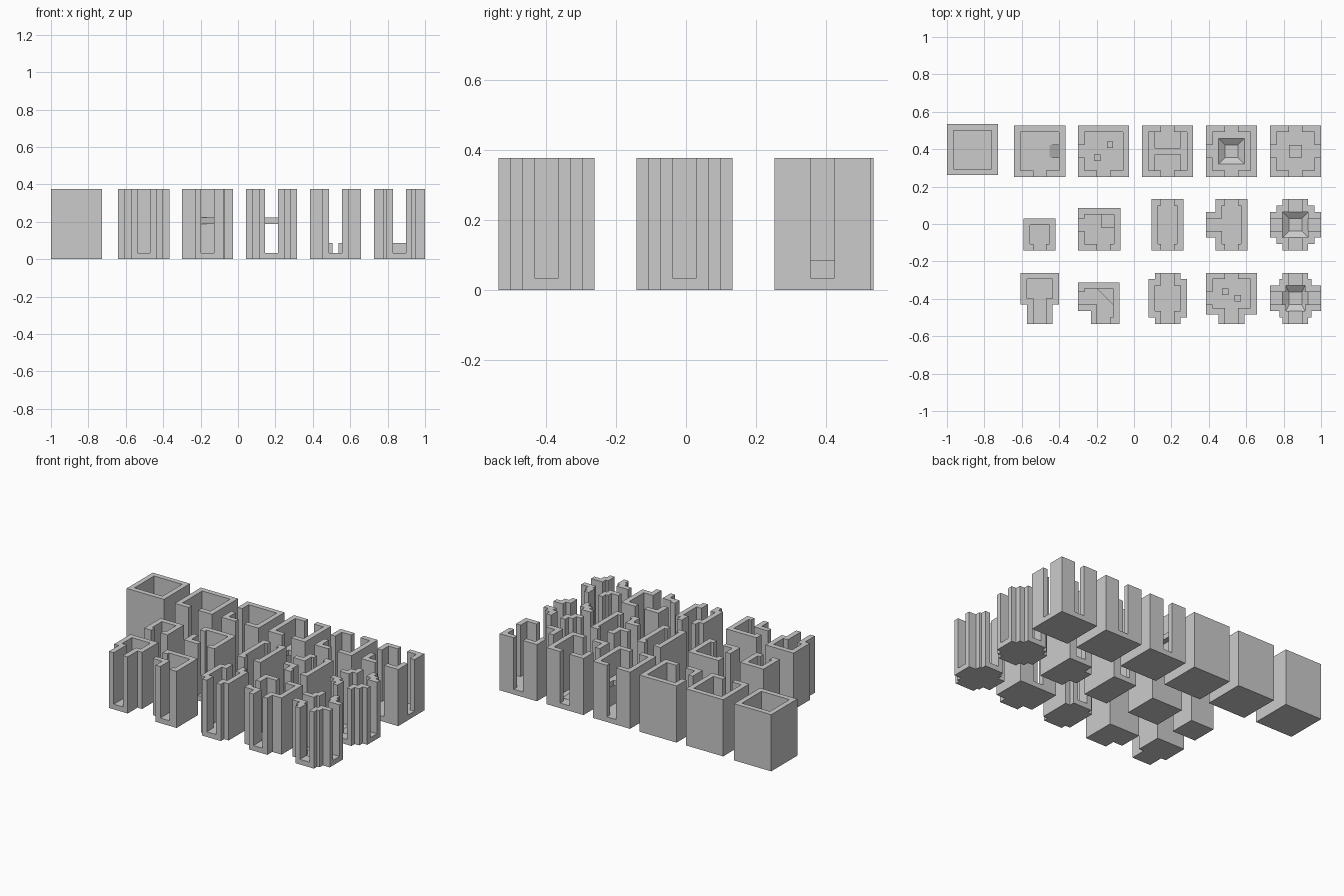
import bpy, bmesh
from mathutils import Vector

if "Cube" in bpy.data.objects:
    bpy.data.objects.remove(bpy.data.objects["Cube"])

U = 2 / 58.5                      # one plan unit (wall thickness)
COL = [-25.25, -14.75, -4.75, 5.25, 15.25, 25.25]
ROW = [11.375, -0.125, -11.625]
WALL, FLOOR, STUB = 11, 1, 2.5
DOOR = {'N': (-1, 1, 0, 4), 'S': (-1, 1, -4, 0), 'W': (-4, 0, -1, 1), 'E': (0, 4, -1, 1)}


def inside(rects, x, y):
    return any(a < x < b and c < y < d for a, b, c, d in rects)


def finish(name, bm, cx, cy):
    me = bpy.data.meshes.new(name)
    bm.to_mesh(me)
    bm.free()
    ob = bpy.data.objects.new(name, me)
    ob.location = (cx * U, cy * U, 0)
    bpy.context.collection.objects.link(ob)


def pit_z(x, y):
    return FLOOR - 0.75 * max(0, min(1, 2 - max(abs(x), abs(y))))


def ramp_z(x, y):
    return FLOOR - 0.9 * (x - 1.5) / 1.5


def tile(name, col, row, rects, doors='', blocks=(), sunk=None, sunk_z=pit_z, dy=0):
    """Open-topped room: union of rectangles, hollowed by one unit, with door slots."""
    rooms = [(a + 1, b - 1, c + 1, d - 1) for a, b, c, d in rects] + [DOOR[k] for k in doors]
    allr = list(rects) + rooms + list(blocks) + ([sunk] if sunk else [])
    if sunk and sunk_z is pit_z:
        allr.append((-1, 1, -1, 1))
    xs = sorted({v for r in allr for v in r[:2]})
    ys = sorted({v for r in allr for v in r[2:]})
    bm = bmesh.new()
    verts = {}

    def face(pts, normal):
        vs = []
        for p in pts:
            key = tuple(round(c, 4) for c in p)
            v = verts.get(key) or verts.setdefault(key, bm.verts.new(Vector(key) * U))
            if v not in vs:
                vs.append(v)
        if len(vs) < 3 or bm.faces.get(vs):
            return
        f = bm.faces.new(vs)
        f.normal_update()
        if f.normal.dot(Vector(normal)) < 0:
            f.normal_flip()

    def height(i, j):
        if not (0 <= i < len(xs) - 1 and 0 <= j < len(ys) - 1):
            return None
        x, y = (xs[i] + xs[i + 1]) / 2, (ys[j] + ys[j + 1]) / 2
        if not inside(rects, x, y):
            return None
        if not inside(rooms, x, y):
            return lambda p, q: WALL
        if inside(blocks, x, y):
            return lambda p, q: STUB
        if sunk and inside([sunk], x, y):
            return sunk_z
        return lambda p, q: FLOOR

    def side(h1, h2, p, q, n):
        f1, f2 = h1 or (lambda x, y: 0), h2 or (lambda x, y: 0)
        s = 1 if f1(*p) + f1(*q) > f2(*p) + f2(*q) else -1
        face([(*p, f1(*p)), (*q, f1(*q)), (*q, f2(*q)), (*p, f2(*p))], [s * c for c in n])

    for i in range(-1, len(xs) - 1):
        for j in range(-1, len(ys) - 1):
            h = height(i, j)
            if h:
                c = [(xs[i], ys[j]), (xs[i + 1], ys[j]), (xs[i + 1], ys[j + 1]), (xs[i], ys[j + 1])]
                top = [(*p, h(*p)) for p in c]
                face([(*p, 0) for p in c], (0, 0, -1))
                if abs(top[0][2] + top[2][2] - top[1][2] - top[3][2]) > 1e-4:
                    k = min(range(4), key=lambda n: top[n][2])
                    t = top[k:] + top[:k]
                    face(t[:3], (0, 0, 1))
                    face([t[0], t[2], t[3]], (0, 0, 1))
                else:
                    face(top, (0, 0, 1))
            if j >= 0:
                side(h, height(i + 1, j), (xs[i + 1], ys[j]), (xs[i + 1], ys[j + 1]), (1, 0, 0))
            if i >= 0:
                side(h, height(i, j + 1), (xs[i], ys[j + 1]), (xs[i + 1], ys[j + 1]), (0, 1, 0))
    bmesh.ops.dissolve_limit(bm, angle_limit=0.01, verts=bm.verts[:], edges=bm.edges[:])
    finish(name, bm, COL[col], ROW[row] + dy)


def slab(name, col, row, pts, z0=5.5, z1=6.5):
    """Raised platform cut from a flat outline."""
    bm = bmesh.new()
    f = bm.faces.new([bm.verts.new((x * U, y * U, z0 * U)) for x, y in pts])
    ext = bmesh.ops.extrude_face_region(bm, geom=[f])['geom']
    moved = [v for v in ext if isinstance(v, bmesh.types.BMVert)]
    bmesh.ops.translate(bm, verts=moved, vec=(0, 0, (z1 - z0) * U))
    if len(bm.faces) < len(pts) + 2:
        bm.faces.new([v for v in list(bm.verts)[:len(pts)]])
    bmesh.ops.recalc_face_normals(bm, faces=bm.faces[:])
    finish(name, bm, COL[col], ROW[row])


SQ = [(-4, 4, -4, 4)]
PIT = (-2, 2, -2, 2)

# Back row: full square rooms
tile('closed_room', 0, 0, SQ, dy=0.25)
tile('dead_end_room', 1, 0, SQ, 'S', sunk=(1.5, 3, -1, 1), sunk_z=ramp_z)
tile('corner_room', 2, 0, SQ, 'SW', blocks=[(0.5, 1.5, 0.5, 1.5), (-1.5, -0.5, -1.5, -0.5)])
tile('straight_room', 3, 0, SQ, 'NS')
tile('tee_room', 4, 0, SQ, 'NSW', sunk=PIT)
tile('cross_room', 5, 0, SQ, 'NSEW', blocks=[(-1, 1, -1, 1)])

# Middle row: narrow rooms
tile('dead_end_small', 1, 1, [(-2.5, 2.5, -4, 1)], 'S')
tile('corner_small', 2, 1, [(-4, 2.6, -4, 2.6)], 'SW')
tile('straight_narrow', 3, 1, [(-2.5, 2.5, -4, 4)], 'NS')
tile('tee_narrow', 4, 1, [(-2.5, 2.5, -4, 4), (-4, 2.5, -2, 2)], 'NSW')
tile('cross_stepped', 5, 1, [(-4, 4, -2, 2), (-3, 3, -3, 3), (-2, 2, -4, 4)], 'NSEW', sunk=PIT)

# Front row: rooms with corridor arms
tile('dead_end_corridor', 1, 2, [(-3, 3, -1, 4), (-2, 2, -4, 4)], 'S')
tile('corner_corridor', 2, 2, [(-4, 2.5, -2, 2.5), (-2, 2.5, -4, 2.5)], 'SW')
tile('straight_corridor', 3, 2, [(-3, 3, -3, 3), (-2, 2, -4, 4)], 'NS')
tile('tee_corridor', 4, 2, [(-4, 4, -2.5, 4), (-2, 2, -4, 0)], 'NSW',
     blocks=[(-1.5, -0.5, 0.5, 1.5), (0.5, 1.5, -0.5, 0.5)])
tile('cross_corridor', 5, 2, [(-4, 4, -2, 2), (-2, 2, -4, 4), (-2.5, 2.5, -3, 3)], 'NSEW', sunk=PIT)

# Raised balconies and the bridge
slab('bridge_balcony', 3, 0, [(-3, -3), (-2, -3), (-2, -.5), (2, -.5), (2, -3), (3, -3),
                              (3, 3), (2, 3), (2, .5), (-2, .5), (-2, 3), (-3, 3)])
slab('square_balcony', 2, 1, [(-.4, -.4), (1.6, -.4), (1.6, 1.6), (-.4, 1.6)])
slab('corner_balcony', 2, 2, [(-1, 1.5), (1.5, -1), (1.5, 1.5)])
